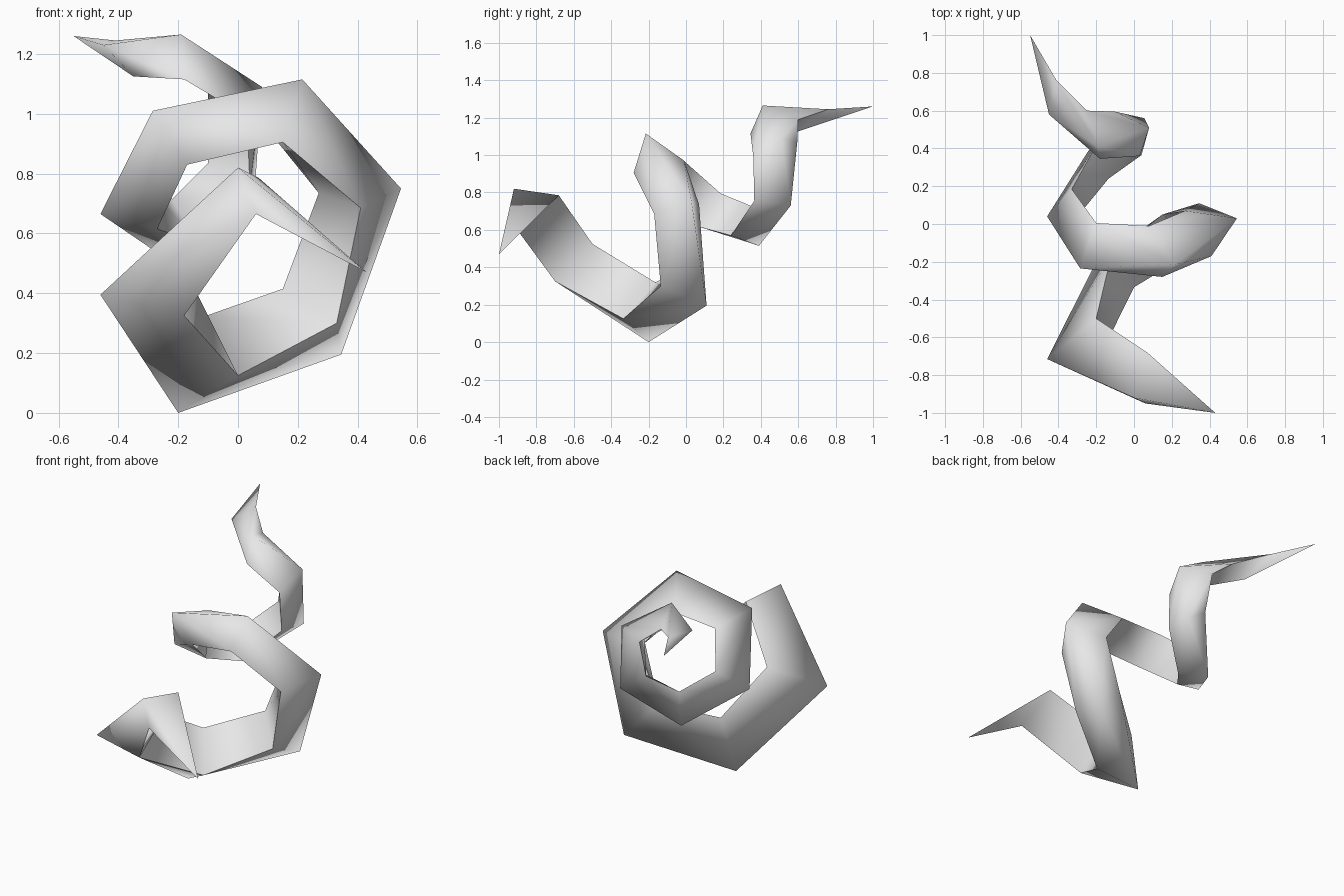
import bpy, bmesh
from mathutils import Vector

if "Cube" in bpy.data.objects:
    bpy.data.objects.remove(bpy.data.objects["Cube"])

# Three guide rails of the coiled ribbon: outer ridge, front inner edge, rear inner edge
outer_rail = [(0.00, -0.92, 0.82), (-0.46, -0.715, 0.395), (-0.20, -0.20, 0.0),
              (0.345, 0.11, 0.195), (0.545, 0.03, 0.75), (0.215, -0.215, 1.115),
              (-0.285, -0.235, 1.01), (-0.46, 0.04, 0.665), (-0.24, 0.39, 0.515),
              (0.055, 0.56, 0.73), (0.08, 0.51, 1.09), (-0.19, 0.41, 1.265),
              (-0.45, 0.58, 1.23)]
front_rail = [(0.06, -0.95, 0.665), (-0.18, -0.70, 0.325), (0.0, -0.335, 0.125),
              (0.33, -0.135, 0.30), (0.41, -0.17, 0.685), (0.15, -0.28, 0.905),
              (-0.17, -0.20, 0.83), (-0.27, 0.075, 0.615), (-0.135, 0.24, 0.57),
              (0.04, 0.365, 0.755), (0.03, 0.36, 0.99), (-0.18, 0.345, 1.115),
              (-0.35, 0.595, 1.125)]
rear_rail = [(0.07, -0.68, 0.785), (-0.20, -0.50, 0.525), (-0.12, -0.165, 0.32),
             (0.15, 0.05, 0.415), (0.27, 0.07, 0.735), (0.08, -0.01, 0.97),
             (-0.20, 0.005, 0.955), (-0.33, 0.185, 0.795), (-0.22, 0.38, 0.715),
             (-0.10, 0.53, 0.835), (-0.10, 0.595, 1.07), (-0.25, 0.60, 1.19),
             (-0.41, 0.76, 1.245)]
front_tip = (0.43, -1.0, 0.47)
rear_tip = (-0.55, 1.0, 1.26)

bm = bmesh.new()
rings = [[bm.verts.new(p) for p in section]
         for section in zip(outer_rail, front_rail, rear_rail)]


def convex_panel(p, q, r, s, centre):
    """Panel p-q-r-s split along the diagonal that bulges away from the centre."""
    outward = (p.co + q.co + r.co + s.co) / 4 - centre
    normal = (r.co - p.co).cross(s.co - q.co)
    if normal.dot(outward) < 0:
        normal.negate()
    if (p.co + r.co - q.co - s.co).dot(normal) > 0:
        bm.faces.new((p, q, r))
        bm.faces.new((p, r, s))
    else:
        bm.faces.new((p, q, s))
        bm.faces.new((q, r, s))


# Loft triangular sections along the rails
for a, b in zip(rings, rings[1:]):
    centre = sum((v.co for v in a + b), Vector()) / 6
    for i in range(3):
        j = (i + 1) % 3
        convex_panel(a[i], a[j], b[j], b[i], centre)

# Close both ends into points
tips = []
for ring, tip in ((rings[0], front_tip), (rings[-1], rear_tip)):
    point = bm.verts.new(tip)
    tips.append(point)
    for i in range(3):
        bm.faces.new((ring[i], ring[(i + 1) % 3], point))
bmesh.ops.recalc_face_normals(bm, faces=bm.faces[:])

# Smooth all over, with crisp borders round the flat inner side
for face in bm.faces:
    face.smooth = True
for k in (1, 2):
    rail = [tips[0]] + [ring[k] for ring in rings] + [tips[1]]
    for v, w in zip(rail, rail[1:]):
        bm.edges.get((v, w)).smooth = False

mesh = bpy.data.meshes.new("coiled_ribbon")
bm.to_mesh(mesh)
bm.free()
ribbon = bpy.data.objects.new("coiled_ribbon", mesh)
bpy.context.collection.objects.link(ribbon)

# Single light grey colour
grey = bpy.data.materials.new("light_grey")
grey.diffuse_color = (0.8, 0.8, 0.8, 1)
grey.use_nodes = True
grey.node_tree.nodes["Principled BSDF"].inputs["Base Color"].default_value = grey.diffuse_color
mesh.materials.append(grey)
